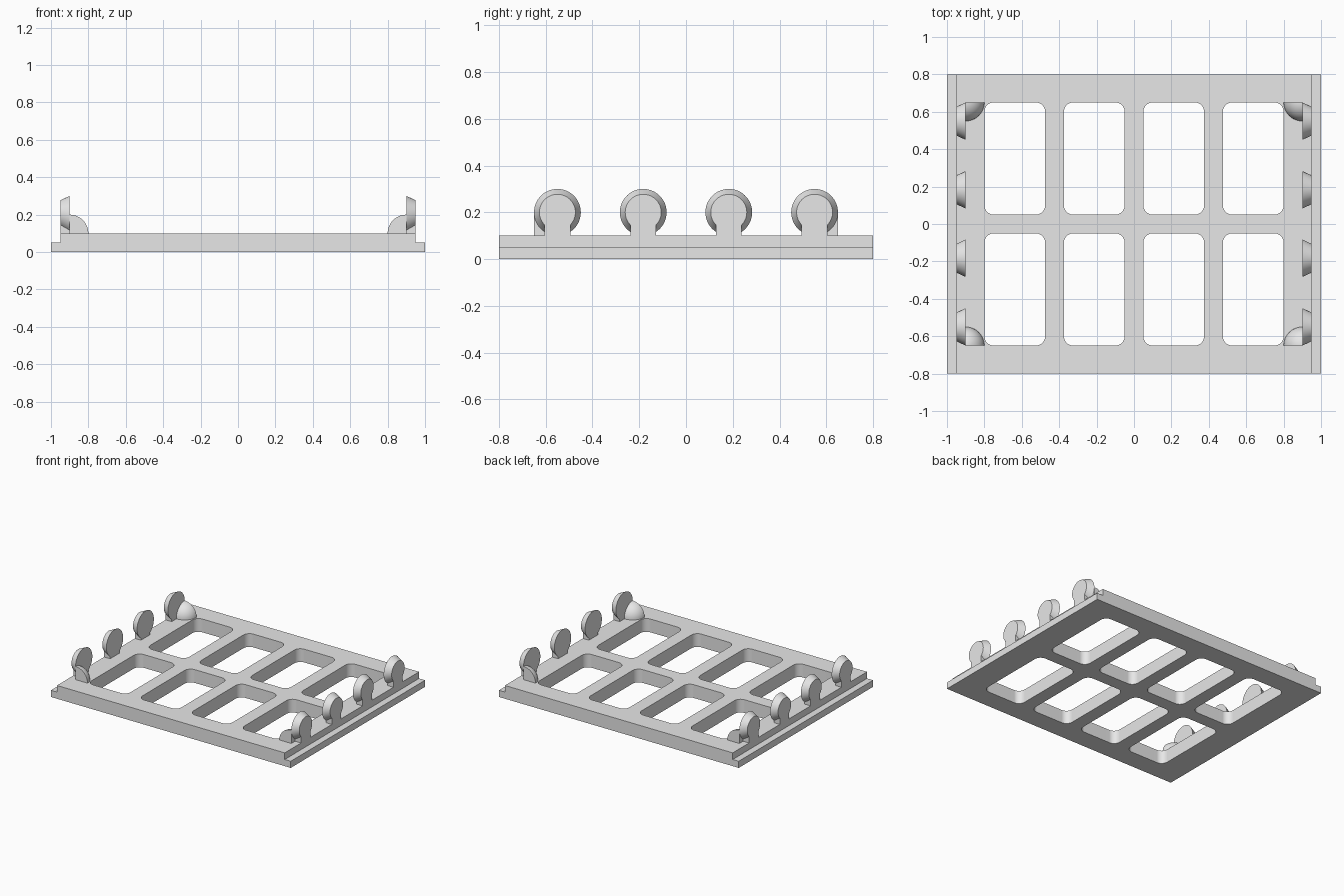
import bpy, bmesh
from math import sin, cos, asin, pi, radians

cube = bpy.data.objects.get("Cube")
if cube:
    bpy.data.objects.remove(cube, do_unlink=True)

grey = bpy.data.materials.new("light grey")
grey.use_nodes = True
colour = (0.8, 0.8, 0.8, 1)
grey.diffuse_color = colour
grey.node_tree.nodes["Principled BSDF"].inputs["Base Color"].default_value = colour


def make_object(name, bm):
    bmesh.ops.recalc_face_normals(bm, faces=bm.faces)
    mesh = bpy.data.meshes.new(name)
    bm.to_mesh(mesh)
    bm.free()
    mesh.materials.append(grey)
    obj = bpy.data.objects.new(name, mesh)
    bpy.context.collection.objects.link(obj)
    return obj


def select_only(obj):
    bpy.ops.object.select_all(action='DESELECT')
    obj.select_set(True)
    bpy.context.view_layer.objects.active = obj


def smooth(obj):
    select_only(obj)
    bpy.ops.object.shade_smooth_by_angle(angle=radians(30))


def loft(bm, first, second):
    """Closed solid between two loops with equal point counts."""
    a = [bm.verts.new(p) for p in first]
    b = [bm.verts.new(p) for p in second]
    bm.faces.new(a)
    bm.faces.new(b)
    for i in range(len(a)):
        j = (i + 1) % len(a)
        bm.faces.new((a[i], a[j], b[j], b[i]))


def rounded_rectangle(cx, cy, hx, hy, r, z, steps=8):
    points = []
    for k, (sx, sy) in enumerate([(1, 1), (-1, 1), (-1, -1), (1, -1)]):
        for i in range(steps + 1):
            t = (k + i / steps) * pi / 2
            points.append((cx + sx * (hx - r) + r * cos(t),
                           cy + sy * (hy - r) + r * sin(t), z))
    return points


# Tray with a stepped ledge along both sides
profile = [(-1, 0), (1, 0), (1, 0.05), (0.95, 0.05), (0.95, 0.1),
           (-0.95, 0.1), (-0.95, 0.05), (-1, 0.05)]
bm = bmesh.new()
loft(bm, [(x, -0.8, z) for x, z in profile], [(x, 0.8, z) for x, z in profile])
tray = make_object("tray_frame", bm)

# Eight rounded window openings
bm = bmesh.new()
for column in range(4):
    for cy in (-0.35, 0.35):
        cx = (column - 1.5) * 0.425
        loft(bm, *[rounded_rectangle(cx, cy, 0.1625, 0.3, 0.05, z) for z in (-0.1, 0.2)])
cutter = make_object("window_cutter", bm)
cutter.hide_render = True
cut = tray.modifiers.new("windows", 'BOOLEAN')
cut.operation = 'DIFFERENCE'
cut.solver = 'EXACT'
cut.object = cutter
select_only(tray)
bpy.ops.object.modifier_apply(modifier=cut.name)
bpy.data.objects.remove(cutter, do_unlink=True)
smooth(tray)
tray.modifiers.new("even_shading", 'WEIGHTED_NORMAL').keep_sharp = True


# Keyhole-shaped clips: a tapered disc on a straight neck
def keyhole(x, cy, r, neck=0.055, steps=48):
    start = asin(neck / r)
    points = [(x, cy + neck, 0.1)]
    for i in range(steps + 1):
        t = start + (2 * pi - 2 * start) * i / steps
        points.append((x, cy + r * sin(t), 0.2 - r * cos(t)))
    return points + [(x, cy - neck, 0.1)]


for side, s in (("left", 1), ("right", -1)):
    for n, cy in enumerate((-0.55, -0.183, 0.183, 0.55)):
        bm = bmesh.new()
        loft(bm, keyhole(s * 0.9, cy, 0.1), keyhole(s * 0.95, cy, 0.077))
        smooth(make_object(f"{side}_clip_{n + 1}", bm))

# Corner stops: an eighth of a ball beside each end clip
for side, sx in (("left", 1), ("right", -1)):
    for end, sy in (("front", -1), ("back", 1)):
        bm = bmesh.new()
        bmesh.ops.create_uvsphere(bm, u_segments=48, v_segments=24, radius=0.1)
        for normal in ((sx, 0, 0), (0, sy, 0), (0, 0, -1)):
            bmesh.ops.bisect_plane(bm, geom=bm.verts[:] + bm.edges[:] + bm.faces[:],
                                   dist=0.0001, plane_co=(0, 0, 0),
                                   plane_no=normal, clear_outer=True)
            rim = [e for e in bm.edges if e.is_boundary]
            bmesh.ops.holes_fill(bm, edges=rim, sides=0)
        stop = make_object(f"{end}_{side}_stop", bm)
        stop.location = (sx * 0.9, sy * 0.65, 0.1)
        smooth(stop)
